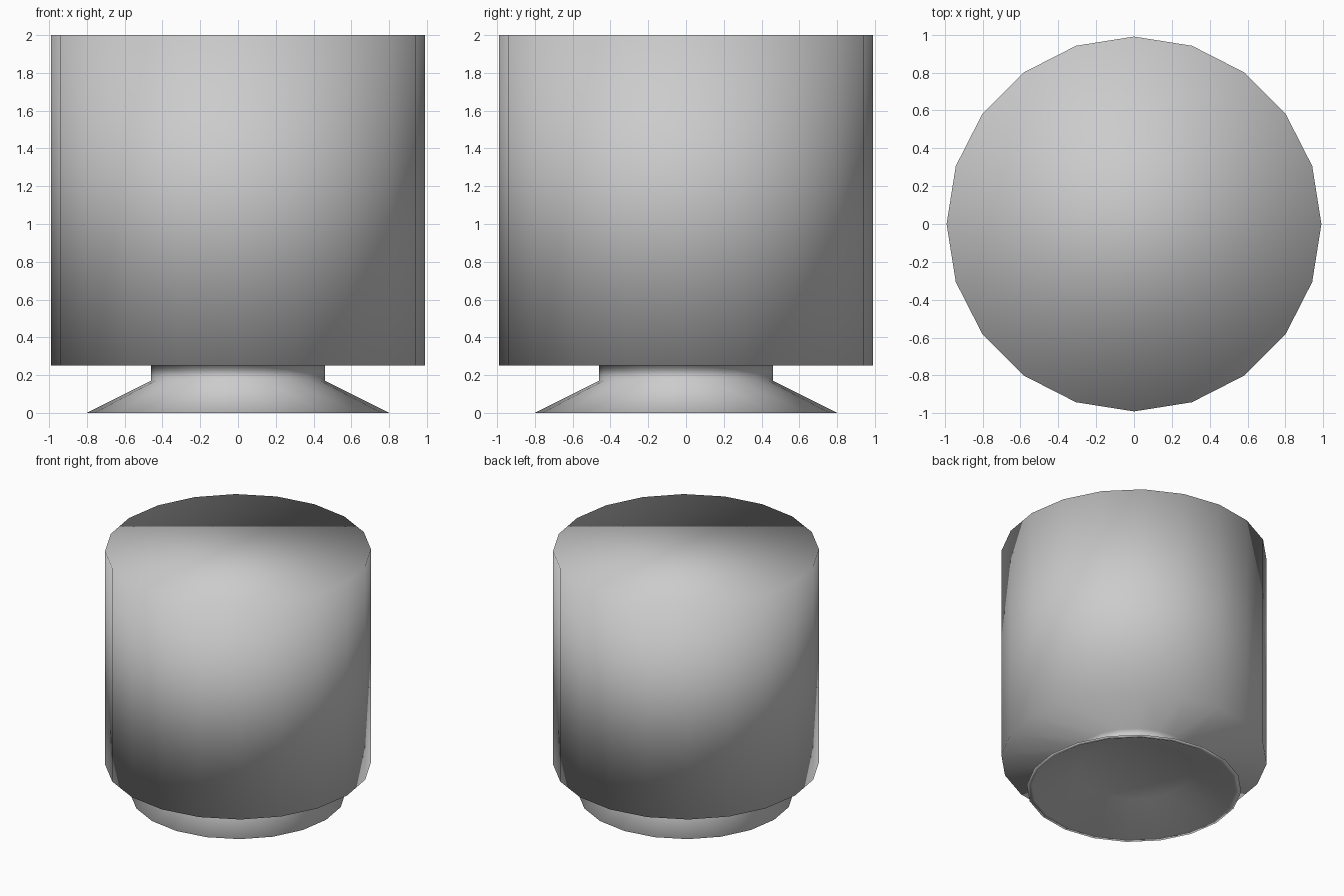
import bpy, bmesh
from math import cos, sin, pi

if "Cube" in bpy.data.objects:
    bpy.data.objects.remove(bpy.data.objects["Cube"])

SIDES = 20

# radius / height profile: drum top, drum bottom, neck, flared foot, rim, hollow underside
PROFILE = [
    (0.99, 2.0), (0.99, 0.25),
    (0.46, 0.25), (0.46, 0.17),
    (0.80, 0.0), (0.76, 0.0),
    (0.43, 0.155),
]


def lathe(name, profile, sides):
    bm = bmesh.new()
    rings = [[bm.verts.new((r * cos(2 * pi * i / sides), r * sin(2 * pi * i / sides), z))
              for i in range(sides)] for r, z in profile]
    for a, b in zip(rings, rings[1:]):
        for i in range(sides):
            j = (i + 1) % sides
            bm.faces.new((a[i], b[i], b[j], a[j]))
    # flat caps close the drum top and the hollow of the foot
    bm.faces.new(rings[0])
    bm.faces.new(list(reversed(rings[-1])))
    bmesh.ops.recalc_face_normals(bm, faces=bm.faces[:])
    for f in bm.faces:
        f.smooth = True
    mesh = bpy.data.meshes.new(name)
    bm.to_mesh(mesh)
    bm.free()
    obj = bpy.data.objects.new(name, mesh)
    bpy.context.collection.objects.link(obj)
    return obj


# smooth-shaded drum standing on a flared foot
lathe("drum_with_flared_foot", PROFILE, SIDES)
